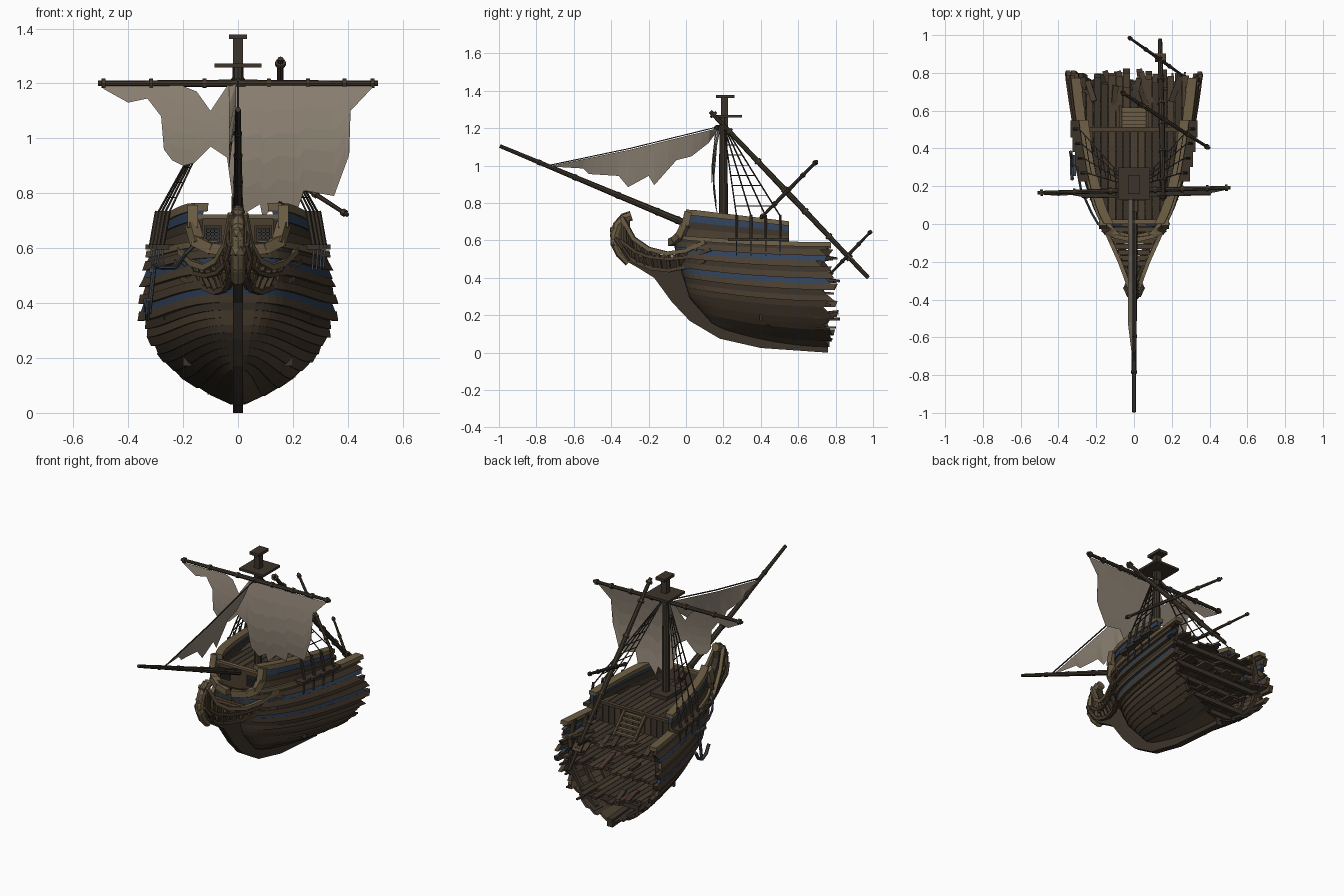
import bpy, bmesh, math, random
from mathutils import Vector as V, Matrix as M

if "Cube" in bpy.data.objects:
    bpy.data.objects.remove(bpy.data.objects["Cube"])
random.seed(4)
R = random.uniform
COL = dict(dark=(.045, .034, .023), brown=(.07, .049, .03), red=(.075, .042, .03), tan=(.15, .11, .058),
           blue=(.03, .055, .105), sail=(.27, .225, .175), rope=(.035, .028, .022), iron=(.05, .06, .075))
parts = {}


def bm_of(name, mat):
    return parts.setdefault((name, mat), bmesh.new())


def interp(t, tab):
    for (a, p), (b, q) in zip(tab, tab[1:]):
        if t <= b:
            return p + (q - p) * max(0, (t - a)) / (b - a)
    return tab[-1][1]


def spar(name, mat, a, b, r1, r2=None, n=8):
    a, b = V(a), V(b)
    m = M.Translation((a + b) / 2) @ (b - a).to_track_quat('Z', 'Y').to_matrix().to_4x4()
    if n == 4:
        m = m @ M.Rotation(math.pi / 4, 4, 'Z')
    bmesh.ops.create_cone(bm_of(name, mat), cap_ends=True, segments=n, radius1=r1,
                          radius2=r1 if r2 is None else r2, depth=(b - a).length, matrix=m)


def path(name, mat, pts, r, n=6):
    for a, b in zip(pts, pts[1:]):
        d = (V(b) - V(a)).normalized() * r * .3
        spar(name, mat, V(a) - d, V(b) + d, r, n=n)


def box(name, mat, c, size, rot=(0, 0, 0)):
    m = M.Translation(c)
    for ang, ax in zip(rot, 'XYZ'):
        m = m @ M.Rotation(ang, 4, ax)
    bmesh.ops.create_cube(bm_of(name, mat), size=1, matrix=m @ M.Diagonal((*size, 1)))


def loft(name, mat, rings):
    bm = bm_of(name, mat)
    rows = [[bm.verts.new(p) for p in r] for r in rings]
    k = len(rows[0])
    for a, b in zip(rows, rows[1:]):
        for i in range(k):
            bm.faces.new((a[i], a[(i + 1) % k], b[(i + 1) % k], b[i]))
    bm.faces.new(rows[0])
    bm.faces.new(rows[-1][::-1])


def plank(name, mat, lo, hi, th, side):
    f = lambda p, d: (side * max(p[0] - d, 0.001), p[1], p[2])
    loft(name, mat, [[f(a, 0), f(b, 0), f(b, th), f(a, th)] for a, b in zip(lo, hi)])


# hull surface: v runs keel to rail, s runs stem to stern
STEM = [(.07, .3), (.155, .14), (.29, .02), (.42, -.02), (.5, -.05), (.62, -.07)]
BEAM = [(0, .01), (.07, .1), (.18, .2), (.31, .275), (.44, .318), (.56, .335), (.78, .335), (.9, .32), (1, .31)]


def hull(v, s, off=0):
    z0, z1 = .13 + .49 * v, .03 + .55 * v
    y0 = interp(z0, STEM)
    return (interp(v, BEAM) * s ** (.45 - .15 * v) + .012 + off, y0 + (.8 - y0) * s, z1 + (z0 - z1) * (1 - s) ** 2)


# overlapping strakes with broken ends
N = 18
for side in (-1, 1):
    for i in range(N):
        mat = 'blue' if i in (11, 15) else 'brown' if i in (10, 12, 14, 16) else random.choice(['dark', 'dark', 'brown'])
        off = .012 if i in (10, 12, 14, 16) else .004 if mat == 'blue' else 0
        e, ns = R(.92, 1.0), 14
        e2 = e + R(-.05, .03)
        us = [(k / ns) ** 2 for k in range(ns + 1)]
        plank('hull_planks_' + mat, mat, [hull(i / N, u * e, off + (.004 if i < 8 else .008)) for u in us],
              [hull((i + 1.1) / N, u * e2, off) for u in us], .024, side)
        # splintered ends
        if i % 2:
            a, b = hull((i + .4) / N, .85, -.012), hull((i + .4) / N, R(.95, 1.01), -.012)
            spar('hull_splinters', 'red', (side * a[0], a[1], a[2]), (side * b[0], b[1], b[2]), .012, .007, 4)
    # rail cap along the whole side
    us = [.02 + .95 * (k / 14) ** 1.6 for k in range(15)]
    plank('main_rail', 'tan', [hull(.975, u, .016) for u in us], [hull(1.02, u, .014) for u in us], .05, side)
    # frames inside the hull
    for s in (.5, .65, .78, .9):
        path('hull_ribs', 'dark', [(side * max(p[0], .01), p[1], p[2]) for p in
             [hull(v / 9, s, -.03) for v in range(1, 10)]], .017, 4)
    # forecastle bulwark
    ys = [.0 + .055 * k for k in range(11)]
    for f0, f1, mat, off, th in ((0, .32, 'brown', 0, .025), (.3, .6, 'dark', -.004, .02),
                                 (.56, .82, 'blue', .003, .025), (.8, 1, 'tan', .012, .05)):
        def edge(f, o):
            out = []
            for y in ys:
                x, _, z = hull(1, (y + .07) / .87, o)
                top = .765 - .12 * max(y - .03, 0)
                out.append((x - .012 * f, y, z + (top - z) * f))
            return out
        plank('forecastle_side_' + mat, mat, edge(f0, off), edge(f1, off), th, side)
    x = side
    # carved front edge of the bulwark, curling in to the stem
    path('bulwark_scroll', 'tan', [(x * .165, .01, .745), (x * .165, -.005, .68), (x * .15, -.03, .625),
                                   (x * .1, -.055, .60), (x * .02, -.075, .59)], .028, 4)
    # beakhead rails and their posts
    top = [(.025, -.34, .72), (.045, -.28, .61), (.075, -.2, .555), (.12, -.1, .53), (.165, .0, .545), (.21, .1, .59)]
    mid = [(.025, -.35, .6), (.045, -.27, .54), (.075, -.19, .51), (.115, -.09, .50), (.165, .02, .51), (.225, .13, .55)]
    low = [(.02, -.34, .53), (.035, -.26, .48), (.05, -.18, .45), (.08, -.09, .44), (.13, .01, .46), (.2, .1, .49)]
    for rail, mat, r in ((top, 'tan', .015), (mid, 'brown', .011), (low, 'brown', .014)):
        path('head_rails_' + mat, mat, [(x * p[0], p[1], p[2]) for p in rail], r, 4)
    for k in range(5):
        for h in (0, .5):
            a, b = [V(q[k]).lerp(V(q[k + 1]), h) for q in (top, low)]
            spar('head_posts', 'brown', (x * a.x, a.y, a.z), (x * b.x, b.y, b.z), .011, n=4)
    plank('head_cheeks', 'dark', [V(p) - V((.012, 0, 0)) for p in low], [V(p) - V((.012, 0, 0)) for p in mid], .012, side)
    # channel, deadeyes, shrouds and ratlines
    ends, head = [], V((x * .018, .2, 1.22))
    for k in range(4):
        y = .27 + .078 * k
        hx = hull(1, (y + .07) / .87)[0]
        box('shroud_channels', 'dark', (x * (hx + .018), y, .605), (.065, .09, .018))
        spar('deadeyes', 'dark', (x * (hx + .03), y, .61), (x * (hx + .008), y, .735), .009, n=6)
        spar('chainplates', 'iron', (x * (hx + .03), y, .6), (x * (hx + .025), y, .52), .005, n=4)
        ends.append(V((x * (hx + .005), y, .73)))
        spar('shrouds', 'rope', head, ends[-1], .004, n=4)
    for k in range(1, 8):
        path('ratlines', 'rope', [e.lerp(head, k / 9) for e in ends], .003, 4)
    # bulkhead gratings
    for k in range(4):
        box('bulkhead_gratings', 'iron', (x * (.07 + .015 * k), -.005, .65), (.004, .008, .05))
        box('bulkhead_gratings', 'iron', (x * .092, -.005, .63 + .0135 * k), (.05, .008, .004))
    box('grating_frames', 'dark', (x * .092, .004, .65), (.065, .012, .065))

# keel and stem, drawn as outer/inner profile pairs
prof = [(-.32, .75, -.30, .70), (-.365, .72, -.30, .66), (-.385, .65, -.28, .62), (-.37, .56, -.24, .58),
        (-.32, .49, -.18, .54), (-.25, .45, -.1, .51), (-.17, .40, -.03, .5), (-.075, .27, .04, .36), (.02, .17, .1, .23),
        (.18, .075, .24, .13), (.4, .025, .42, .075), (.76, .0, .76, .05)]
w = .019
loft('keel_and_stem', 'dark', [[(-w, a, b), (w, a, b), (w, c, d), (-w, c, d)] for a, b, c, d in prof])

# scrolled figurehead
path('figurehead', 'tan', [(0, -.31, .49), (0, -.35, .53), (0, -.375, .58), (0, -.38, .63)], .026, 8)
path('figurehead', 'tan', [(0, -.38, .63), (0, -.365, .68), (0, -.33, .72), (0, -.30, .73)], .026, 8)
for c, r in (((0, -.385, .655), .026), ((0, -.375, .59), .034)):
    bmesh.ops.create_icosphere(bm_of('figurehead', 'tan'), subdivisions=1, radius=r, matrix=M.Translation(c))
for sx in (-1, 1):
    path('figurehead_arms', 'brown', [(sx * .03, -.375, .61), (sx * .045, -.34, .56), (sx * .03, -.3, .5)], .012)
# beakhead floor
for k in range(9):
    y = -.24 + .03 * k
    box('beakhead_floor', 'brown', (0, y, .515), (2 * (.045 + (y + .27) * .38), .027, .012))


# decks of separate boards with broken ends
def deck(name, z, hw, y0, y1, jag):
    for k in range(-8, 9):
        xx = k * .039
        a = max(y0, -.05 + .85 * (abs(xx) / hw) ** 3)
        b = y1 + R(-jag, jag)
        if abs(xx) < hw - .01 and b - a > .04:
            box(name, random.choice(['brown', 'dark']), (xx, (a + b) / 2, z), (.036, b - a, .014))
    for k in range(4):
        y = max(y0, .3) + .02 + (y1 - max(y0, .3) - .05) * k / 3
        w = hw * min(1, (y + .05) / .85) ** .33
        box(name + '_beams', 'dark', (0, y, z - .02), (2 * w - .03, .025, .028))


deck('forecastle_deck', .62, .30, .02, .50, 0)
deck('main_deck', .50, .325, .40, .73, .06)
deck('gun_deck', .36, .325, .36, .74, .07)
deck('hold_deck', .18, .21, .42, .76, .07)
# bulkheads
box('front_bulkhead', 'brown', (0, .015, .64), (.32, .014, .15))
box('front_bulkhead', 'tan', (0, .012, .715), (.31, .025, .014))
for k in range(-6, 7):
    box('rear_bulkhead', random.choice(['brown', 'dark']), (k * .042, .495, .56), (.039, .016, .125))
box('rear_bulkhead', 'brown', (0, .5, .628), (.55, .025, .016))
box('hold_bulkhead', 'dark', (0, .38, .42), (.54, .015, .16))
box('hold_bulkhead', 'dark', (0, .4, .26), (.4, .015, .18))
# ladder up to the forecastle
for k in range(5):
    box('ladder', 'tan', (0, .605 - .022 * k, .52 + .022 * k), (.14, .022, .01))
for sx in (-1, 1):
    spar('ladder', 'brown', (sx * .072, .62, .505), (sx * .072, .505, .625), .012, n=4)
# loose wreckage in the broken end
for k in range(14):
    z = random.choice([.2, .38, .5])
    box('wreckage', random.choice(['brown', 'dark', 'red']), (R(-1, 1) * (.14 if z < .3 else .27), R(.64, .74), z + R(0, .02)),
        (.03, R(.08, .18), .012), (R(-.2, .2), R(-.25, .25), R(-.4, .4)))

# foremast
spar('mast', 'dark', (0, .2, .3), (0, .2, 1.26), .027, .021, 10)
spar('mast', 'dark', (0, .205, 1.2), (0, .205, 1.37), .026, .026, 4)
box('mast_foot', 'dark', (0, .2, .635), (.12, .15, .03))
box('mast_top', 'dark', (0, .215, 1.265), (.17, .17, .014))
box('mast_cap', 'dark', (0, .21, 1.37), (.064, .1, .018))
# bowsprit with bands
A, B = V((0, .06, .665)), V((0, -.995, 1.105))
spar('bowsprit', 'dark', A, B, .02, .01, 8)
for t in (.1, .2, .4, .62, .8):
    spar('bowsprit_bands', 'rope', A.lerp(B, t - .008), A.lerp(B, t + .008), .022 - .009 * t)


def yard(name, a, b, r, bands):
    a, b = V(a), V(b)
    c = (a + b) / 2
    spar(name, 'dark', c, a, r, r * .7)
    spar(name, 'dark', c, b, r, r * .7)
    for t in bands:
        d = (b - a).normalized() * .007
        p = a.lerp(b, t)
        spar(name + '_bands', 'brown', p - d, p + d, r * 1.25)


# yard, fallen topmast and its two yards
yard('main_yard', (-.51, .165, 1.2), (.51, .192, 1.2), .014, (.02, .19, .38, .5, .61, .75, .88, .98))
yard('fallen_topmast', (.155, .13, 1.29), (.138, .975, .4), .016, (.02, .12, .3, .47, .6, .75, .88))
yard('fallen_yard', (.40, .40, .72), (-.07, .70, 1.025), .011, (.03, .25, .5, .75, .97))
yard('fallen_upper_yard', (.28, .77, .42), (-.03, .99, .65), .009, (.03, .3, .7, .97))
box('fallen_crosstree', 'brown', (.14, .88, .51), (.06, .05, .012), (-.8, 0, 0))


# torn sails: columns between a top and a bottom outline
def sail(name, top, bot, place, rows=5):
    bm = bm_of(name, 'sail')
    ts = sorted({p[0] for p in top + bot} | {top[0][0] + (top[-1][0] - top[0][0]) * k / 20 for k in range(21)})
    g = [[bm.verts.new(place(t, interp(t, top) + (interp(t, bot) - interp(t, top)) * j / rows, j / rows))
          for j in range(rows + 1)] for t in ts]
    for a, b in zip(g, g[1:]):
        for j in range(rows):
            bm.faces.new((a[j], b[j], b[j + 1], a[j + 1]))


sail('square_sail', [(-.49, 1.19), (-.2, 1.19), (-.15, 1.17), (-.1, 1.1), (-.04, 1.19), (.49, 1.19)],
     [(-.49, 1.18), (-.4, 1.13), (-.33, 1.145), (-.28, 1.08), (-.305, 1.02), (-.27, .96), (-.24, .92), (-.2, .9),
      (-.16, .91), (-.1, .97), (-.04, .93), (-.02, .78), (.03, .73), (.08, .76), (.09, .71), (.15, .77), (.22, .75),
      (.24, .81), (.35, .79), (.405, .94), (.41, 1.1), (.49, 1.185)],
     lambda x, z, j: (x, .172 + .025 * x - .03 * math.sin(math.pi * (1.2 - z) / .5), z))
sail('jib', [(-.72, 1.0), (-.3, 1.085), (.17, 1.2)],
     [(-.72, .995), (-.55, .985), (-.52, .955), (-.36, .945), (-.31, .885), (-.2, .945), (-.17, .895), (-.05, 1.03),
      (.03, 1.05), (.12, 1.12), (.17, 1.19)],
     lambda y, z, j: (-.008 - .025 * j * min(1, (y + .72) / .2), y, z))
path('forestay', 'rope', [(0, .18, 1.21), (0, -.3, 1.092), (0, -.74, 1.0)], .004, 4)

# anchor hung on the left side with its cable
a = V((-.315, .31, .0))
spar('anchor', 'iron', a + V((-.01, 0, .36)), a + V((.01, 0, .54)), .009)
path('anchor', 'iron', [a + V((-.012, -.07, .41)), a + V((-.015, -.04, .365)), a + V((-.015, 0, .345)),
                        a + V((-.015, .04, .365)), a + V((-.02, .07, .41))], .01)
spar('anchor', 'iron', a + V((0, -.055, .52)), a + V((0, .055, .52)), .011, n=4)
path('anchor_cable', 'iron', [a + V((.01, 0, .54)), (-.28, .18, .53), (-.225, .06, .53), (-.19, .0, .58), (-.13, -.03, .64)], .007)

# turn every collected mesh into an object
for (name, mat), bm in parts.items():
    if mat != 'sail':
        bmesh.ops.recalc_face_normals(bm, faces=bm.faces)
    me = bpy.data.meshes.new(name)
    bm.to_mesh(me)
    bm.free()
    m = bpy.data.materials.get(mat) or bpy.data.materials.new(mat)
    m.diffuse_color = (*COL[mat], 1)
    m.use_nodes = True
    m.node_tree.nodes["Principled BSDF"].inputs["Base Color"].default_value = m.diffuse_color
    me.materials.append(m)
    bpy.context.collection.objects.link(bpy.data.objects.new(name, me))
